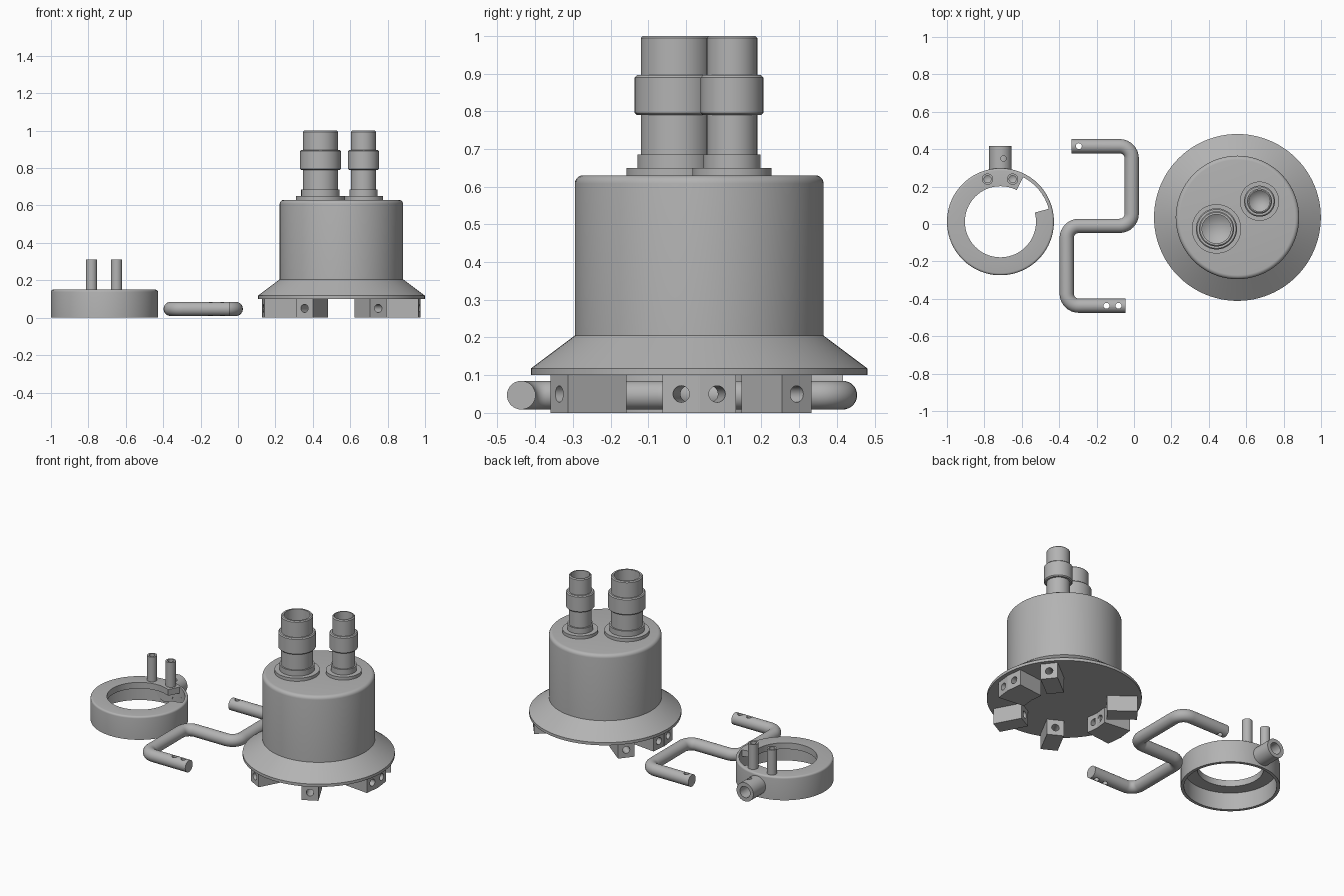
import bpy, bmesh, math
from math import cos, sin, radians, pi
from mathutils import Matrix, Vector

cube = bpy.data.objects.get("Cube")
if cube:
    bpy.data.objects.remove(cube)

grey = bpy.data.materials.new("plain grey")
grey.use_nodes = True
GREY = (0.45, 0.45, 0.45, 1)
grey.diffuse_color = GREY
grey.node_tree.nodes["Principled BSDF"].inputs["Base Color"].default_value = GREY


def make(name, bm, cutter=False):
    bmesh.ops.recalc_face_normals(bm, faces=bm.faces)
    mesh = bpy.data.meshes.new(name)
    bm.to_mesh(mesh)
    bm.free()
    obj = bpy.data.objects.new(name, mesh)
    bpy.context.collection.objects.link(obj)
    mesh.materials.append(grey)
    obj.hide_render = cutter
    return obj


def smooth(obj):
    bpy.ops.object.select_all(action='DESELECT')
    obj.select_set(True)
    bpy.context.view_layer.objects.active = obj
    bpy.ops.object.shade_smooth_by_angle(angle=radians(35))


def lathe(name, profile, matrix, steps=64, closed=False):
    """Spin an (r, z) profile about the local z axis."""
    bm = bmesh.new()
    verts = [bm.verts.new((r, 0, z)) for r, z in profile]
    edges = [bm.edges.new(p) for p in zip(verts, verts[1:])]
    if closed:
        edges.append(bm.edges.new((verts[-1], verts[0])))
    bmesh.ops.spin(bm, geom=verts + edges, axis=(0, 0, 1), cent=(0, 0, 0),
                   angle=2 * pi, steps=steps)
    bmesh.ops.remove_doubles(bm, verts=bm.verts, dist=1e-5)
    bm.transform(matrix)
    return make(name, bm)


def add_rod(bm, matrix, radius, length):
    bmesh.ops.create_cone(bm, cap_ends=True, segments=24, radius1=radius,
                          radius2=radius, depth=length, matrix=matrix)


def cut(obj, bm):
    """Subtract the shapes in bm, apply, and drop the helper."""
    tool = make(obj.name + "_cutter", bm, True)
    mod = obj.modifiers.new("cut", 'BOOLEAN')
    mod.operation = 'DIFFERENCE'
    mod.solver = 'EXACT'
    mod.object = tool
    bpy.ops.object.select_all(action='DESELECT')
    obj.select_set(True)
    bpy.context.view_layer.objects.active = obj
    bpy.ops.object.modifier_apply(modifier="cut")
    bpy.data.objects.remove(tool)


def arc(cx, cz, r, start, end, n=5):
    return [(cx + r * cos(radians(start + (end - start) * i / n)),
             cz + r * sin(radians(start + (end - start) * i / n)))
            for i in range(n + 1)]


T = Matrix.Translation

# Housing: flared skirt and drum with a rounded top edge
HUB = Vector((0.553, 0.035, 0))
profile = [(0, 0.1), (0.446, 0.1), (0.446, 0.118), (0.33, 0.205)]
profile += arc(0.308, 0.608, 0.022, 0, 90) + [(0, 0.63)]
smooth(lathe("housing", profile, T(HUB), 96))


# Stepped hose connectors with drilled bores
def connector(name, x, y, r):
    c = 0.006
    band, collar, flange, bore = r + 0.016, r + 0.009, r + 0.038, r * 0.82
    profile = [(0, 0.625), (flange, 0.625), (flange, 0.65), (collar, 0.65),
               (collar, 0.685), (r, 0.685), (r, 0.79), (band - c, 0.79),
               (band, 0.79 + c), (band, 0.896 - c), (band - c, 0.896),
               (r, 0.896), (r, 1 - c), (r - c, 1), (bore, 1),
               (bore, 0.72), (0, 0.67)]
    smooth(lathe(name, profile, T((x, y, 0))))


connector("large_connector", 0.441, -0.026, 0.094)
connector("small_connector", 0.671, 0.122, 0.067)


# Drilled feet under the skirt
def foot(name, angle):
    spin = T(HUB) @ Matrix.Rotation(radians(angle), 4, 'Z')
    bm = bmesh.new()
    bmesh.ops.create_cube(bm, size=1, matrix=spin @ T((0.333, 0, 0.051))
                          @ Matrix.Diagonal((0.175, 0.1, 0.102, 1)))
    obj = make(name, bm)
    hole = bmesh.new()
    add_rod(hole, spin @ T((0.333, 0, 0.05)) @ Matrix.Rotation(pi / 2, 4, 'Y'),
            0.022, 0.3)
    cut(obj, hole)
    smooth(obj)


for label, angle in (("front_left", 298), ("front_right", 242),
                     ("back_left", 38), ("back_right", 142),
                     ("left_a", -6.5), ("left_b", 6.5),
                     ("right_a", 173.5), ("right_b", 186.5)):
    foot(label + "_foot", angle)

# Clamp ring: thin wall with an inward top flange
RING = Vector((-0.714, 0.012, 0))
profile = [(0.267, 0), (0.286, 0)] + arc(0.274, 0.138, 0.012, 0, 90, 4)
profile += [(0.19, 0.15), (0.19, 0.11), (0.267, 0.11)]
ring = lathe("ring", profile, T(RING), 96, True)

# Notch through the flange
bm = bmesh.new()
outline = arc(0, 0, 0.267, 15, 63, 12) + arc(0, 0, 0.15, 63, 15, 12)
face = bm.faces.new([bm.verts.new((x, y, 0.09)) for x, y in outline])
top = bmesh.ops.extrude_face_region(bm, geom=[face])
bmesh.ops.translate(bm, vec=(0, 0, 0.1),
                    verts=[v for v in top["geom"] if isinstance(v, bmesh.types.BMVert)])
bm.transform(T(RING))
cut(ring, bm)
smooth(ring)

# Hollow posts on the ring
for side, x in (("right", -0.783), ("left", -0.649)):
    smooth(lathe(side + "_post", [(0, 0.13), (0.03, 0.13), (0.03, 0.31),
                                  (0.019, 0.31), (0.019, 0.16), (0, 0.15)],
                 T((x, 0.24, 0)), 32))

# Side spout with a small hole on top
spout = lathe("spout", [(0, 0), (0.06, 0), (0.06, 0.147), (0.036, 0.147),
                        (0.036, 0.02), (0, 0.01)],
              T((RING.x, 0.27, 0.075)) @ Matrix.Rotation(-pi / 2, 4, 'X'), 40)
bm = bmesh.new()
add_rod(bm, T((-0.698, 0.35, 0.13)), 0.015, 0.1)
cut(spout, bm)
smooth(spout)

# Bent crank rod: swept circle with rounded corners
path = [Vector(p) for p in ((-0.334, 0.416), (-0.012, 0.416), (-0.012, -0.01),
                            (-0.36, -0.01), (-0.36, -0.437), (-0.045, -0.437))]
BEND = 0.065
points = [path[0]]
for a, b, c in zip(path, path[1:], path[2:]):
    u, v = (a - b).normalized(), (c - b).normalized()
    for i in range(9):
        t = i / 8 * pi / 2
        points.append(b + BEND * (u * (1 - sin(t)) + v * (1 - cos(t))))
points.append(path[-1])

bm = bmesh.new()
rings = []
for i, p in enumerate(points):
    d = (points[min(i + 1, len(points) - 1)] - points[max(i - 1, 0)]).normalized()
    rings.append([bm.verts.new((p.x - d.y * 0.038 * cos(t), p.y + d.x * 0.038 * cos(t),
                                0.047 + 0.038 * sin(t)))
                  for t in (2 * pi * k / 32 for k in range(32))])
for a, b in zip(rings, rings[1:]):
    for k in range(32):
        bm.faces.new((a[k], a[k - 1], b[k - 1], b[k]))
bm.faces.new(rings[0])
bm.faces.new(rings[-1])
crank = make("crank_rod", bm)
bm = bmesh.new()
for x, y in ((-0.295, 0.416), (-0.147, -0.437), (-0.083, -0.437)):
    add_rod(bm, T((x, y, 0.047)), 0.016, 0.2)
cut(crank, bm)
smooth(crank)
